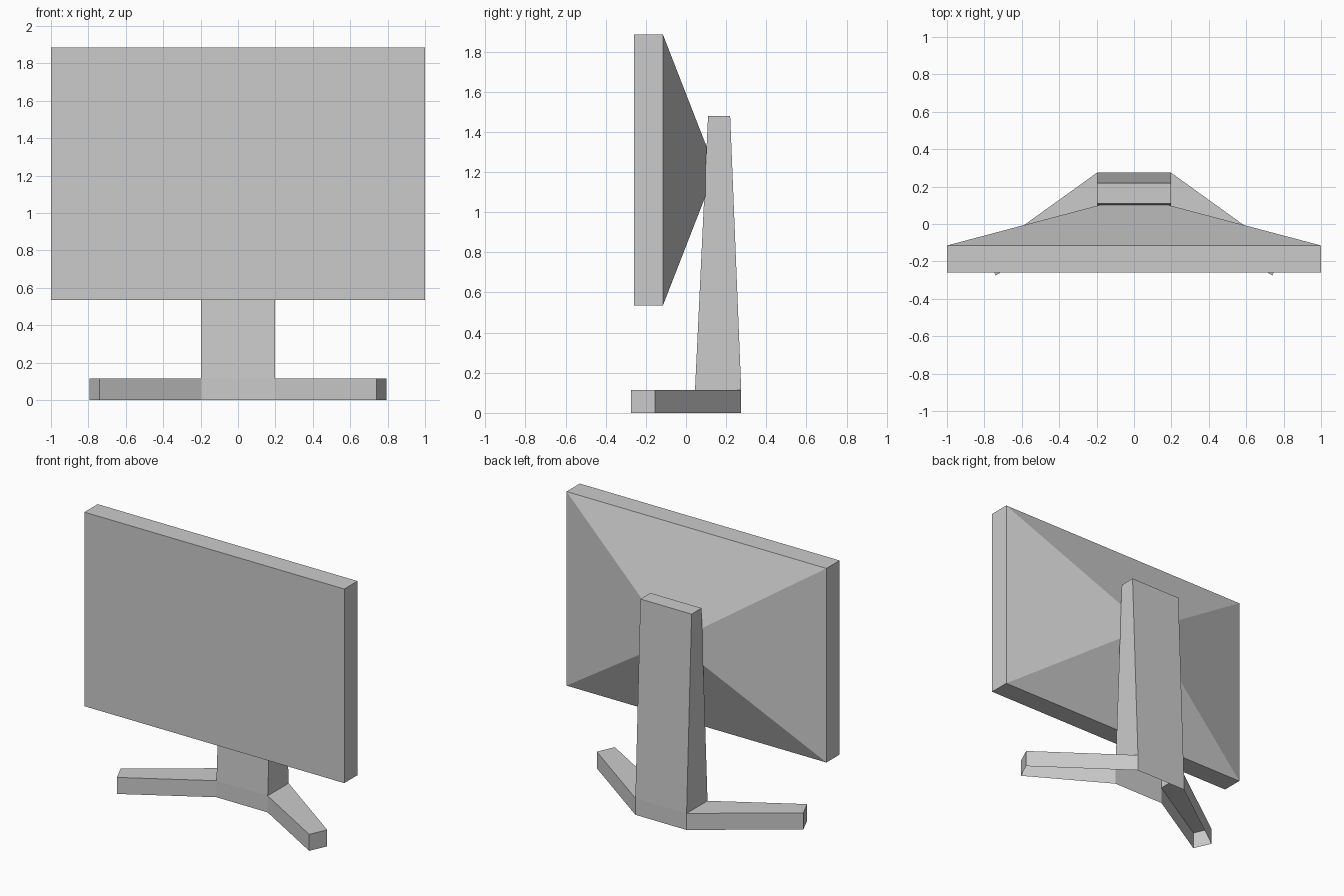
import bpy
import bmesh

cube = bpy.data.objects.get("Cube")
if cube:
    bpy.data.objects.remove(cube, do_unlink=True)

grey = bpy.data.materials.new("light grey")
grey.use_nodes = True
colour = (0.6, 0.6, 0.6, 1)
grey.diffuse_color = colour
grey.node_tree.nodes["Principled BSDF"].inputs["Base Color"].default_value = colour


def ring(bm, points):
    return [bm.verts.new(p) for p in points]


def walls(bm, low, high):
    """Join two matching loops with quads."""
    n = len(low)
    for i in range(n):
        j = (i + 1) % n
        bm.faces.new((low[i], low[j], high[j], high[i]))


def finish(bm, name):
    bmesh.ops.recalc_face_normals(bm, faces=bm.faces)
    mesh = bpy.data.meshes.new(name)
    bm.to_mesh(mesh)
    bm.free()
    mesh.materials.append(grey)
    obj = bpy.data.objects.new(name, mesh)
    bpy.context.collection.objects.link(obj)
    return obj


# Screen: a slab whose back tapers to a small mounting face
mid_z = 1.21
bm = bmesh.new()
loops = []
for y, w, h in ((-0.26, 1, 0.675), (-0.115, 1, 0.675), (0.105, 0.17, 0.11)):
    loops.append(ring(bm, [(sx * w, y, mid_z + sz * h)
                           for sx, sz in ((-1, -1), (1, -1), (1, 1), (-1, 1))]))
for a, b in zip(loops, loops[1:]):
    walls(bm, a, b)
bm.faces.new(loops[0])
bm.faces.new(loops[-1])
finish(bm, "screen")

# Stand: two swept feet, hollow underneath, flowing into a tapered column
foot_height, column_top, half_width = 0.115, 1.48, 0.197
left = [(half_width, 0.045), (0.74, -0.275), (0.795, -0.155), (half_width, 0.275)]
outline = left + [(-x, y) for x, y in reversed(left)]

bm = bmesh.new()
low = ring(bm, [(x, y, 0) for x, y in outline])
high = ring(bm, [(x, y, foot_height) for x, y in outline])
walls(bm, low, high)
bm.faces.new(high[:4])
bm.faces.new(high[4:])

column_base = [high[i] for i in (0, 3, 4, 7)]
column_cap = ring(bm, [(x, y, column_top) for x, y in (
    (half_width, 0.11), (half_width, 0.22), (-half_width, 0.22), (-half_width, 0.11))])
walls(bm, column_base, column_cap)
bm.faces.new(column_cap)
finish(bm, "stand")
